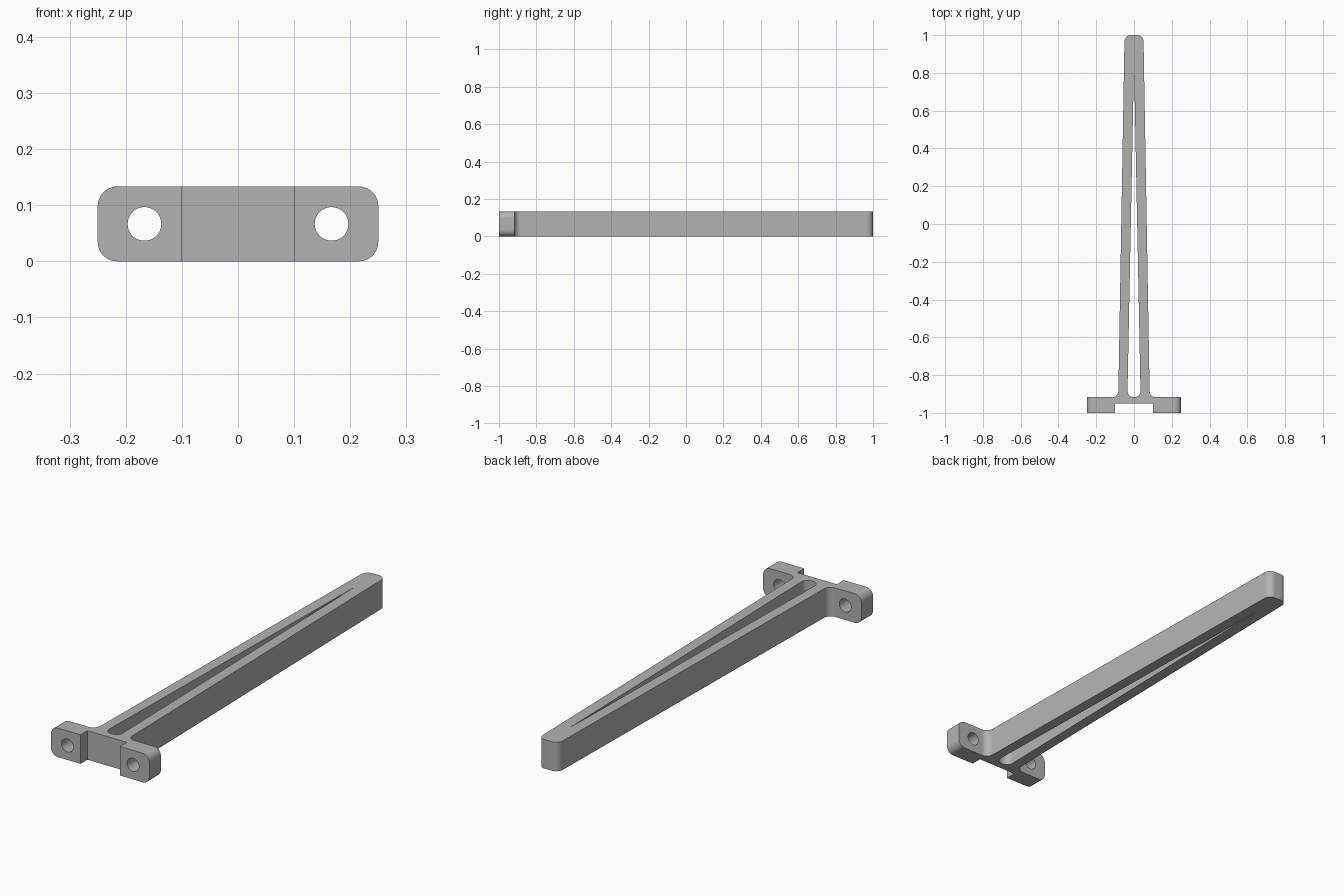
import bpy, bmesh, math
from mathutils import Vector

cube = bpy.data.objects.get("Cube")
if cube:
    bpy.data.objects.remove(cube, do_unlink=True)

HEIGHT = 0.1333
BACK = -0.9167      # rear face of the mounting flange
FILLET = 0.0333

grey = bpy.data.materials.new("plain grey")
grey.use_nodes = True
grey.diffuse_color = (0.45, 0.45, 0.45, 1)
grey.node_tree.nodes["Principled BSDF"].inputs["Base Color"].default_value = grey.diffuse_color


def rounded(corners, steps=10):
    """Outline from (x, y, radius) corners, each replaced by a tangent arc."""
    points = []
    for i, (x, y, radius) in enumerate(corners):
        p = Vector((x, y))
        if not radius:
            points.append(p)
            continue
        a = (Vector(corners[i - 1][:2]) - p).normalized()
        b = (Vector(corners[(i + 1) % len(corners)][:2]) - p).normalized()
        half = a.angle(b) / 2
        centre = p + (a + b).normalized() * radius / math.sin(half)
        start = p + a * radius / math.tan(half) - centre
        end = p + b * radius / math.tan(half) - centre
        sweep = math.pi - 2 * half
        for k in range(steps + 1):
            t = k / steps
            points.append(centre + (start * math.sin((1 - t) * sweep)
                                    + end * math.sin(t * sweep)) / math.sin(sweep))
    return points


def prism(name, outline, low, high, along_y=False):
    """Extrude an outline along z, or along y when it is drawn in x and z."""
    bm = bmesh.new()
    place = (lambda p: (p.x, low, p.y)) if along_y else (lambda p: (p.x, p.y, low))
    face = bm.faces.new([bm.verts.new(place(p)) for p in outline])
    ext = bmesh.ops.extrude_face_region(bm, geom=[face])
    shift = Vector((0, high - low, 0)) if along_y else Vector((0, 0, high - low))
    bmesh.ops.translate(bm, vec=shift,
                        verts=[v for v in ext["geom"] if isinstance(v, bmesh.types.BMVert)])
    bmesh.ops.recalc_face_normals(bm, faces=bm.faces)
    mesh = bpy.data.meshes.new(name)
    bm.to_mesh(mesh)
    bm.free()
    mesh.materials.append(grey)
    obj = bpy.data.objects.new(name, mesh)
    bpy.context.collection.objects.link(obj)
    return obj


def combine(target, tool, operation):
    mod = target.modifiers.new(operation.lower(), "BOOLEAN")
    mod.object, mod.operation, mod.solver = tool, operation, "EXACT"
    bpy.context.view_layer.objects.active = target
    bpy.ops.object.modifier_apply(modifier=mod.name)
    bpy.data.objects.remove(tool, do_unlink=True)


# Plan of flange and tapering arm, oversized where the front profile trims it
right_half = [(0.1, -0.95, 0), (0.1, -1, 0), (0.3, -1, 0), (0.3, BACK, 0),
              (0.0833, BACK, FILLET), (0.05, 1, FILLET)]
left_half = [(-x, y, r) for x, y, r in reversed(right_half)]
bracket = prism("flanged_arm", rounded(right_half + left_half), -0.05, HEIGHT + 0.05)

# Front profile rounds the flange ends
profile = rounded([(-0.25, 0, 0.0345), (0.25, 0, 0.0345),
                   (0.25, HEIGHT, 0.0345), (-0.25, HEIGHT, 0.0345)])
combine(bracket, prism("flange_profile", profile, -1.1, 1.1, True), "INTERSECT")

# Tapered slot through the arm
slot = rounded([(-0.035, BACK, 0.031), (0.035, BACK, 0.031), (0, 0.85, 0)])
combine(bracket, prism("slot_cutter", slot, -0.1, HEIGHT + 0.1), "DIFFERENCE")

# Mounting holes
for side in (-1, 1):
    circle = [Vector((side * 0.1667 + 0.03 * math.cos(k * math.tau / 40),
                      HEIGHT / 2 + 0.03 * math.sin(k * math.tau / 40))) for k in range(40)]
    combine(bracket, prism("hole_cutter", circle, -1.1, BACK + 0.02, True), "DIFFERENCE")

bpy.ops.object.select_all(action="DESELECT")
bracket.select_set(True)
bpy.context.view_layer.objects.active = bracket
bpy.ops.object.shade_smooth_by_angle(angle=math.radians(30))
